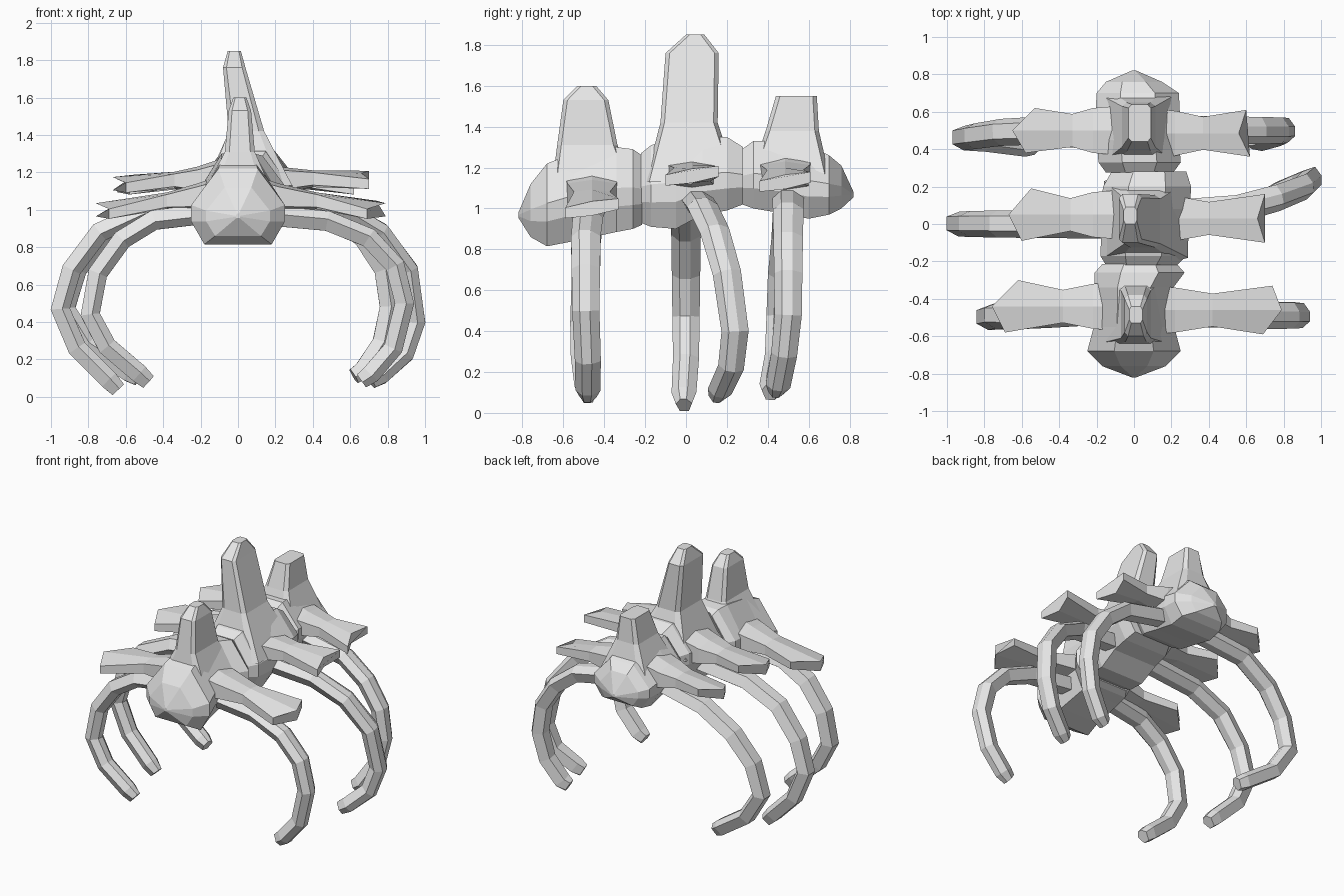
import bpy, bmesh, math
from mathutils import Vector

bone = bpy.data.materials.new("bone grey")
bone.diffuse_color = (0.8, 0.8, 0.8, 1)


def loft(name, rings):
    """Skin a list of equal-sized point rings and cap both ends."""
    bm = bmesh.new()
    rows = [[bm.verts.new(p) for p in r] for r in rings]
    n = len(rows[0])
    for a, b in zip(rows, rows[1:]):
        for i in range(n):
            j = (i + 1) % n
            bm.faces.new((a[i], a[j], b[j], b[i]))
    bm.faces.new(rows[0])
    bm.faces.new(rows[-1][::-1])
    bmesh.ops.recalc_face_normals(bm, faces=bm.faces)
    me = bpy.data.meshes.new(name)
    bm.to_mesh(me)
    bm.free()
    me.materials.append(bone)
    ob = bpy.data.objects.new(name, me)
    bpy.context.collection.objects.link(ob)
    return ob


# Vertebra body: octagonal sections along y (y, centre x, half width, bottom, top)
OCT = [(.72, 0), (1, .3), (1, .52), (.42, 1)]


def body(name, secs):
    prof = OCT + [(-x, z) for x, z in reversed(OCT)]
    loft(name, [[(cx + px * w, y, zb + pz * (zt - zb)) for px, pz in prof]
                for y, cx, w, zb, zt in secs])


# Upright spine: chamfered rectangles (z, centre x, half width, y front, y back)
def spine(name, secs):
    rings = []
    for z, cx, w, y0, y1 in secs:
        c = min(.02, (y1 - y0) * .2)
        k = w * .7
        rings.append([(cx - k, y0, z), (cx + k, y0, z), (cx + w, y0 + c, z), (cx + w, y1 - c, z),
                      (cx + k, y1, z), (cx - k, y1, z), (cx - w, y1 - c, z), (cx - w, y0 + c, z)])
    loft(name, rings)


# Side wing: waisted slab with a shaped end; ends = x at front, middle, back
def wing(name, side, neck, ends, ys, z0, z1):
    yf, yb = ys
    ym = (yf + yb) / 2
    secs = [([.1] * 3, .13, z0, .1), ([.22] * 3, .12, z0 - .01, .07),
            ([neck] * 3, .088, z0 * .6 + z1 * .4, .045), (ends, (yb - yf) / 2, z1, .035)]
    rings = []
    for xs, h, z, t in secs:
        tilt = .022 if xs is ends else 0
        rings.append([(side * xs[i], ym + (i - 1) * h, z + (i - 1) * tilt + s * t * (1 if i == 1 else .75))
                      for i, s in ((0, 1), (1, 1), (2, 1), (2, -1), (1, -1), (0, -1))])
    loft(name, rings)


# Rib: flattened hexagon swept along a curved path, narrowing at the tip
def rib(name, pts):
    pts = [Vector(p) for p in pts]
    n = len(pts)
    rings = []
    for i, p in enumerate(pts):
        t = (pts[min(i + 1, n - 1)] - pts[max(i - 1, 0)]).normalized()
        out = t.cross(Vector((0, 1, 0))).normalized()
        wide = out.cross(t).normalized()
        f = i / (n - 1)
        w, d = (.04, .042) if i == n - 1 else (.078 - .02 * f, .054 - .004 * f)
        rings.append([p + wide * (a * w) + out * (b * d) for a, b in
                      ((1, .35), (.3, 1), (-.45, 1), (-1, .2), (-.5, -1), (.6, -1))])
    loft(name, rings)


# Bodies, front to back
body("front_body", [(-.82, 0, .012, .955, .98), (-.76, 0, .17, .86, 1.12), (-.68, 0, .25, .815, 1.22),
                    (-.55, 0, .215, .84, 1.27), (-.34, 0, .21, .885, 1.3), (-.26, .03, .24, .9, 1.29),
                    (-.215, .03, .2, .92, 1.26)])
body("middle_body", [(-.22, .04, .19, .93, 1.27), (-.17, .05, .23, .91, 1.31), (-.05, .06, .235, .9, 1.34),
                     (.08, .06, .24, .97, 1.35), (.2, .07, .235, .99, 1.35), (.28, .08, .2, 1.02, 1.3)])
body("back_body", [(.275, .03, .18, 1.02, 1.29), (.33, .03, .22, 1.0, 1.33), (.45, .02, .22, .98, 1.33),
                   (.6, .02, .225, .95, 1.31), (.7, .02, .22, .97, 1.26), (.76, 0, .15, 1.0, 1.21),
                   (.82, 0, .012, 1.055, 1.08)])

# Spines, spreading out into the bodies
spine("front_spine", [(1.08, 0, .19, -.66, -.25), (1.31, .01, .08, -.63, -.335), (1.53, .01, .06, -.6, -.38),
                      (1.6, .01, .035, -.53, -.44)])
spine("middle_spine", [(1.13, .065, .225, -.2, .25), (1.42, .045, .095, -.125, .155), (1.76, -.02, .06, -.1, .16),
                       (1.85, -.02, .035, 0, .09)])
spine("back_spine", [(1.12, .02, .2, .3, .71), (1.38, .025, .09, .39, .65), (1.55, .03, .06, .44, .64)])

# Side wings on both sides
wing("front_right_wing", 1, .42, (.69, .79, .74), (-.59, -.33), 1.08, 1.0)
wing("front_left_wing", -1, .38, (.69, .76, .62), (-.58, -.3), 1.08, 1.0)
wing("middle_right_wing", 1, .4, (.7, .66, .7), (-.1, .16), 1.17, 1.16)
wing("middle_left_wing", -1, .34, (.6, .67, .55), (-.09, .19), 1.17, 1.14)
wing("back_right_wing", 1, .37, (.62, .56, .6), (.36, .61), 1.17, 1.13)
wing("back_left_wing", -1, .33, (.58, .65, .53), (.38, .62), 1.17, 1.13)

# Ribs
rib("front_left_rib", [(-.16, -.46, .98), (-.45, -.48, .945), (-.62, -.49, .84), (-.75, -.49, .66),
                       (-.79, -.5, .44), (-.7, -.5, .27), (-.53, -.485, .125), (-.48, -.48, .08)])
rib("middle_left_rib", [(-.12, 0, 1.03), (-.5, 0, .99), (-.74, 0, .88), (-.89, 0, .68),
                        (-.95, 0, .47), (-.86, 0, .26), (-.69, -.01, .09), (-.64, -.01, .038)])
rib("back_left_rib", [(-.15, .47, 1.06), (-.5, .5, 1.0), (-.72, .49, .86), (-.86, .47, .68),
                      (-.92, .46, .47), (-.8, .45, .28), (-.58, .42, .13), (-.53, .41, .1)])
rib("front_right_rib", [(.16, -.47, .97), (.48, -.48, .94), (.7, -.49, .85), (.84, -.49, .7),
                        (.89, -.49, .5), (.83, -.48, .26), (.71, -.48, .12), (.66, -.48, .085)])
rib("middle_right_rib", [(.2, .05, 1.04), (.55, .08, 1.0), (.76, .14, .88), (.91, .2, .68),
                         (.95, .24, .4), (.89, .22, .23), (.76, .165, .115), (.71, .15, .085)])
rib("back_right_rib", [(.16, .5, 1.05), (.5, .5, .98), (.67, .5, .85), (.78, .5, .68),
                       (.81, .5, .48), (.77, .48, .29), (.67, .45, .14), (.62, .44, .11)])
